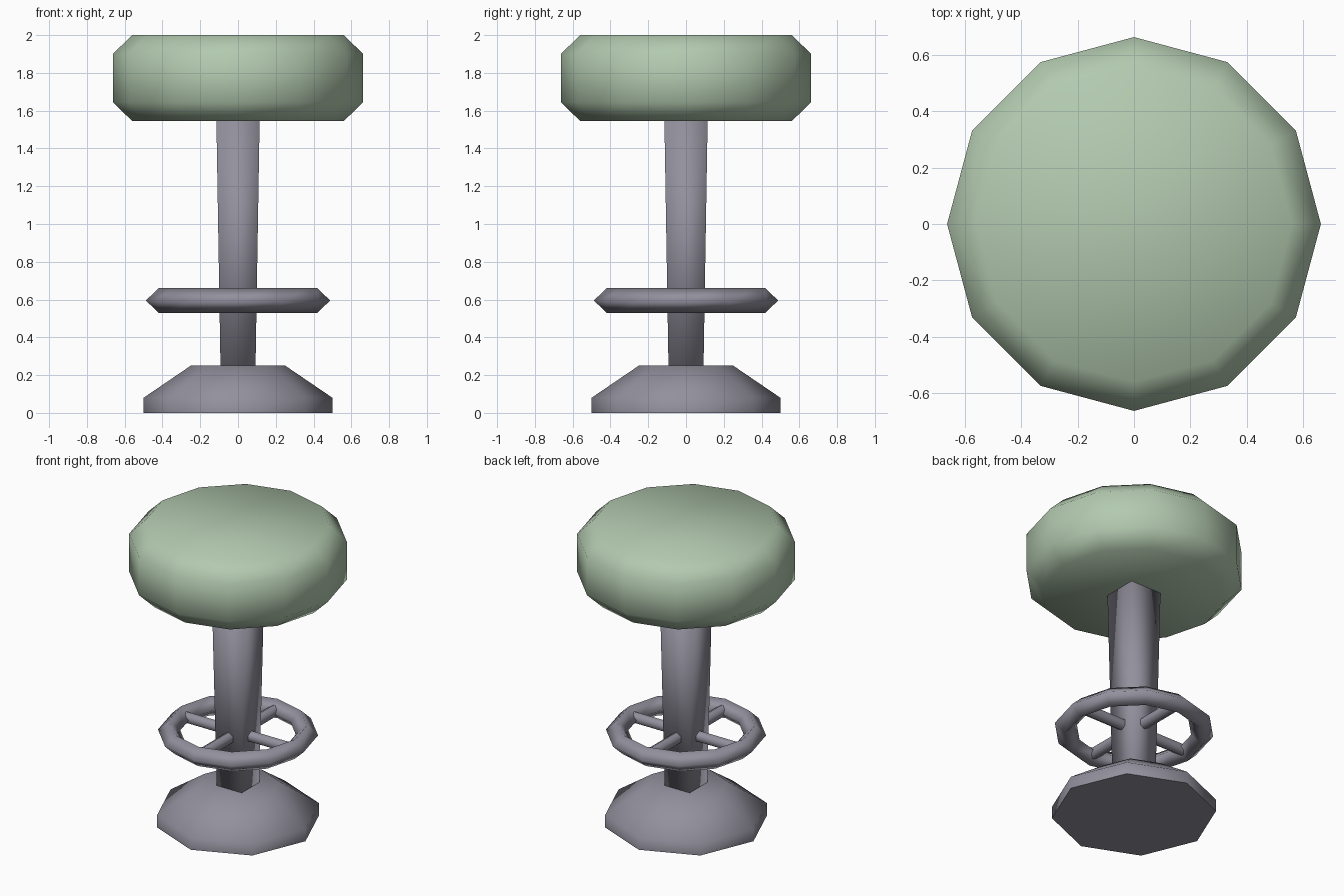
import bpy, bmesh
from math import cos, sin, pi, radians

cube = bpy.data.objects.get("Cube")
if cube:
    bpy.data.objects.remove(cube)


def material(name, color):
    mat = bpy.data.materials.new(name)
    mat.use_nodes = True
    mat.diffuse_color = color
    mat.node_tree.nodes["Principled BSDF"].inputs["Base Color"].default_value = color
    return mat


green = material("sage green", (0.45, 0.59, 0.43, 1))
grey = material("warm grey", (0.29, 0.28, 0.335, 1))


def lathe(name, profile, sides, mat, turn=0.0, closed=False, sharp=180):
    """Turn (radius, height) points around z; cap the ends unless closed."""
    bm = bmesh.new()
    rings = [[bm.verts.new((r * cos(turn + 2 * pi * i / sides),
                            r * sin(turn + 2 * pi * i / sides), z))
              for i in range(sides)] for r, z in profile]
    pairs = list(zip(rings, rings[1:]))
    if closed:
        pairs.append((rings[-1], rings[0]))
    else:
        bm.faces.new(rings[0][::-1])
        bm.faces.new(rings[-1])
    for low, high in pairs:
        for i in range(sides):
            j = (i + 1) % sides
            bm.faces.new((low[i], low[j], high[j], high[i]))
    bmesh.ops.recalc_face_normals(bm, faces=bm.faces)
    mesh = bpy.data.meshes.new(name)
    bm.to_mesh(mesh)
    bm.free()
    mesh.materials.append(mat)
    obj = bpy.data.objects.new(name, mesh)
    bpy.context.collection.objects.link(obj)
    bpy.ops.object.select_all(action="DESELECT")
    obj.select_set(True)
    bpy.context.view_layer.objects.active = obj
    bpy.ops.object.shade_smooth_by_angle(angle=radians(sharp))
    return obj


# Padded seat with chamfered rims
lathe("seat", [(0.56, 1.545), (0.663, 1.645), (0.663, 1.9), (0.56, 2.0)], 12, green)

# Flared foot with a flat underside
lathe("base", [(0.5, 0), (0.5, 0.08), (0.25, 0.25)], 8, grey, sharp=70)

# Square tapered column, wider at the top
root2 = 2 ** 0.5
lathe("column", [(0.092 * root2, 0.2), (0.115 * root2, 1.58)], 4, grey, turn=pi / 4, sharp=100)

# Foot ring with a diamond section
lathe("foot_ring", [(0.488, 0.595), (0.42, 0.66), (0.352, 0.595), (0.42, 0.53)],
      12, grey, closed=True)

# Two crossed rods make the four spokes
for name, turn in (("spoke_side", 0), ("spoke_front", pi / 2)):
    rod = lathe(name, [(0.038, -0.4), (0.038, 0.4)], 6, grey, sharp=70)
    rod.rotation_euler = (0, pi / 2, turn)
    rod.location.z = 0.595
